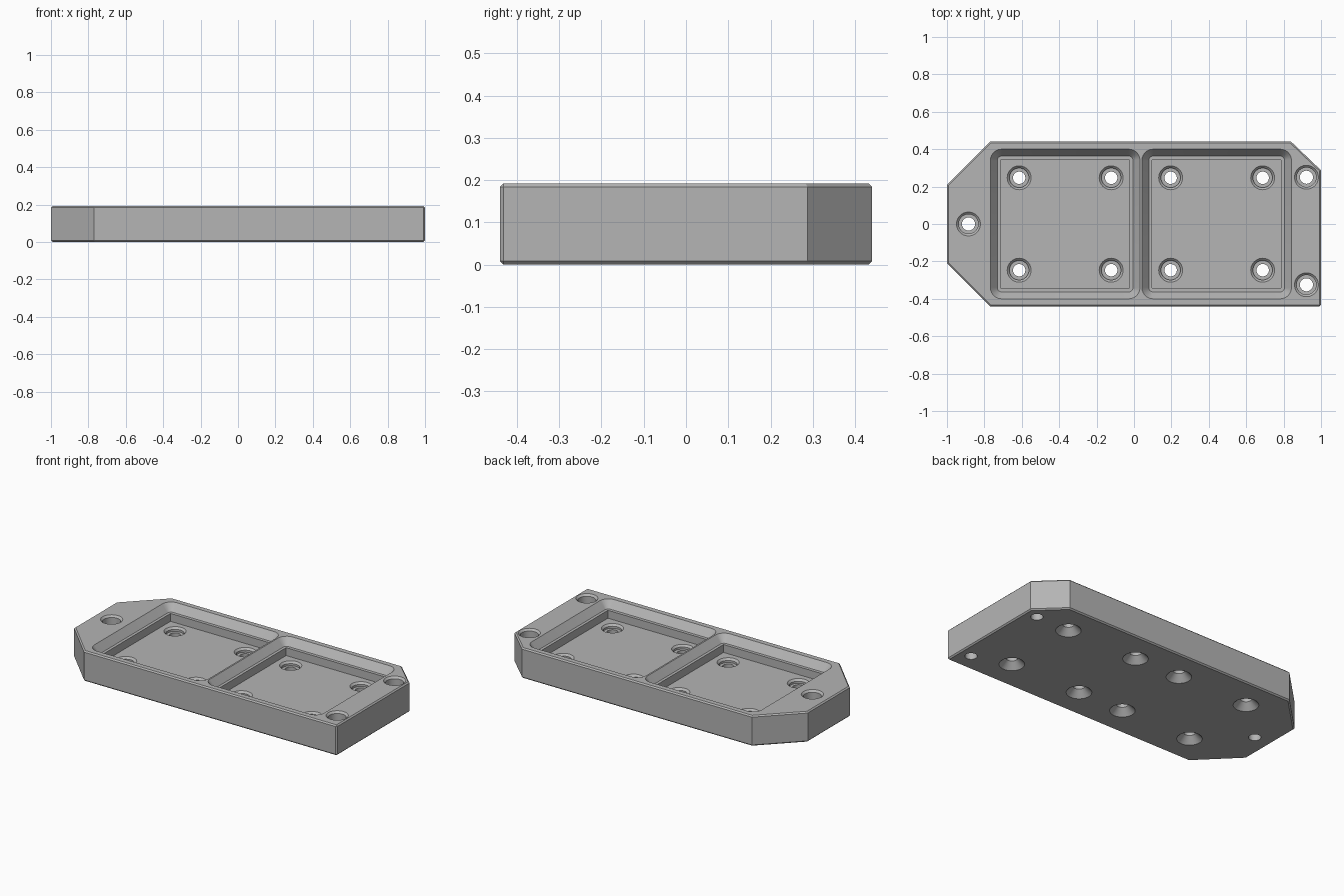
import bpy
import bmesh
from math import sin, cos, pi, radians

cube = bpy.data.objects.get("Cube")
if cube:
    bpy.data.objects.remove(cube, do_unlink=True)

TOP, LEDGE, FLOOR = 0.192, 0.145, 0.095

grey = bpy.data.materials.new("machined_grey")
grey.use_nodes = True
colour = (0.46, 0.46, 0.46, 1)
grey.diffuse_color = colour
grey.node_tree.nodes["Principled BSDF"].inputs["Base Color"].default_value = colour


def loft(name, rings):
    """Closed solid through matching rings of 3D points."""
    bm = bmesh.new()
    loops = [[bm.verts.new(p) for p in ring] for ring in rings]
    n = len(loops[0])
    for a, b in zip(loops, loops[1:]):
        for i in range(n):
            j = (i + 1) % n
            bm.faces.new((a[i], a[j], b[j], b[i]))
    bm.faces.new(loops[0][::-1])
    bm.faces.new(loops[-1])
    bmesh.ops.recalc_face_normals(bm, faces=bm.faces)
    mesh = bpy.data.meshes.new(name)
    bm.to_mesh(mesh)
    bm.free()
    mesh.materials.append(grey)
    ob = bpy.data.objects.new(name, mesh)
    bpy.context.collection.objects.link(ob)
    return ob


def rounded_rect(cx, hx, hy, r, z, steps=6):
    pts = []
    for k, (sx, sy) in enumerate(((1, 1), (-1, 1), (-1, -1), (1, -1))):
        for i in range(steps + 1):
            a = (k + i / steps) * pi / 2
            pts.append((cx + sx * (hx - r) + r * cos(a), sy * (hy - r) + r * sin(a), z))
    return pts


def rect(cx, hx, hy, z):
    return [(cx + sx * hx, sy * hy, z) for sx, sy in ((1, 1), (-1, 1), (-1, -1), (1, -1))]


def turned(name, x, y, profile, n=40):
    """Round cutter from (radius, height) pairs."""
    return loft(name, [[(x + r * cos(2 * pi * i / n), y + r * sin(2 * pi * i / n), z)
                        for i in range(n)] for r, z in profile])


# Plate with clipped corners and a fine edge chamfer
outline = [(-1, -0.21), (-0.77, -0.44), (1, -0.44), (1, 0.287),
           (0.84, 0.44), (-0.77, 0.44), (-1, 0.21)]
plate = loft("mounting_plate", [[(x, y, z) for x, y in outline] for z in (0, TOP)])
bevel = plate.modifiers.new("edge_chamfer", 'BEVEL')
bevel.width = 0.008
bevel.segments = 1
bevel.limit_method = 'ANGLE'
bevel.angle_limit = radians(60)

cutters = []

# Two stepped pockets: sloped rounded rim, ledge, square lower recess
rim = 0.037
for cx in (-0.368, 0.442):
    cutters.append(loft("pocket_rim_cutter", [
        rounded_rect(cx, 0.4 - rim, 0.4 - rim, 0.06 - rim, LEDGE),
        rounded_rect(cx, 0.4 + rim / 2, 0.4 + rim / 2, 0.06 + rim / 2,
                     TOP + (TOP - LEDGE) / 2)]))
    cutters.append(loft("pocket_floor_cutter", [
        rect(cx, 0.345, 0.343, FLOOR), rect(cx, 0.345, 0.343, TOP)]))

    # Four screw holes per pocket, recessed above and countersunk below
    for sx in (-1, 1):
        for sy in (-1, 1):
            cutters.append(turned("pocket_hole_cutter", cx + sx * 0.246, sy * 0.247, [
                (0.082, -0.01), (0.033, 0.04), (0.033, FLOOR - 0.025), (0.052, FLOOR - 0.025),
                (0.052, FLOOR - 0.012), (0.064, FLOOR), (0.064, FLOOR + 0.03)]))

# Three counterbored mounting holes through the rim
for x, y in ((-0.885, 0), (0.922, 0.25), (0.922, -0.325)):
    cutters.append(turned("mounting_hole_cutter", x, y, [
        (0.035, -0.05), (0.035, 0.09), (0.052, 0.09),
        (0.052, TOP - 0.012), (0.064, TOP), (0.064, TOP + 0.05)]))

for c in cutters:
    c.hide_render = True
    cut = plate.modifiers.new("cut", 'BOOLEAN')
    cut.operation = 'DIFFERENCE'
    cut.solver = 'EXACT'
    cut.object = c

# Bake the cuts and drop the cutters
bpy.context.view_layer.update()
graph = bpy.context.evaluated_depsgraph_get()
baked = bpy.data.meshes.new_from_object(plate.evaluated_get(graph))
plate.modifiers.clear()
plate.data = baked
baked.materials.clear()
baked.materials.append(grey)
for p in baked.polygons:
    p.material_index = 0
for c in cutters:
    bpy.data.objects.remove(c, do_unlink=True)

bpy.ops.object.select_all(action='DESELECT')
plate.select_set(True)
bpy.context.view_layer.objects.active = plate
bpy.ops.object.shade_smooth_by_angle(angle=radians(25))
